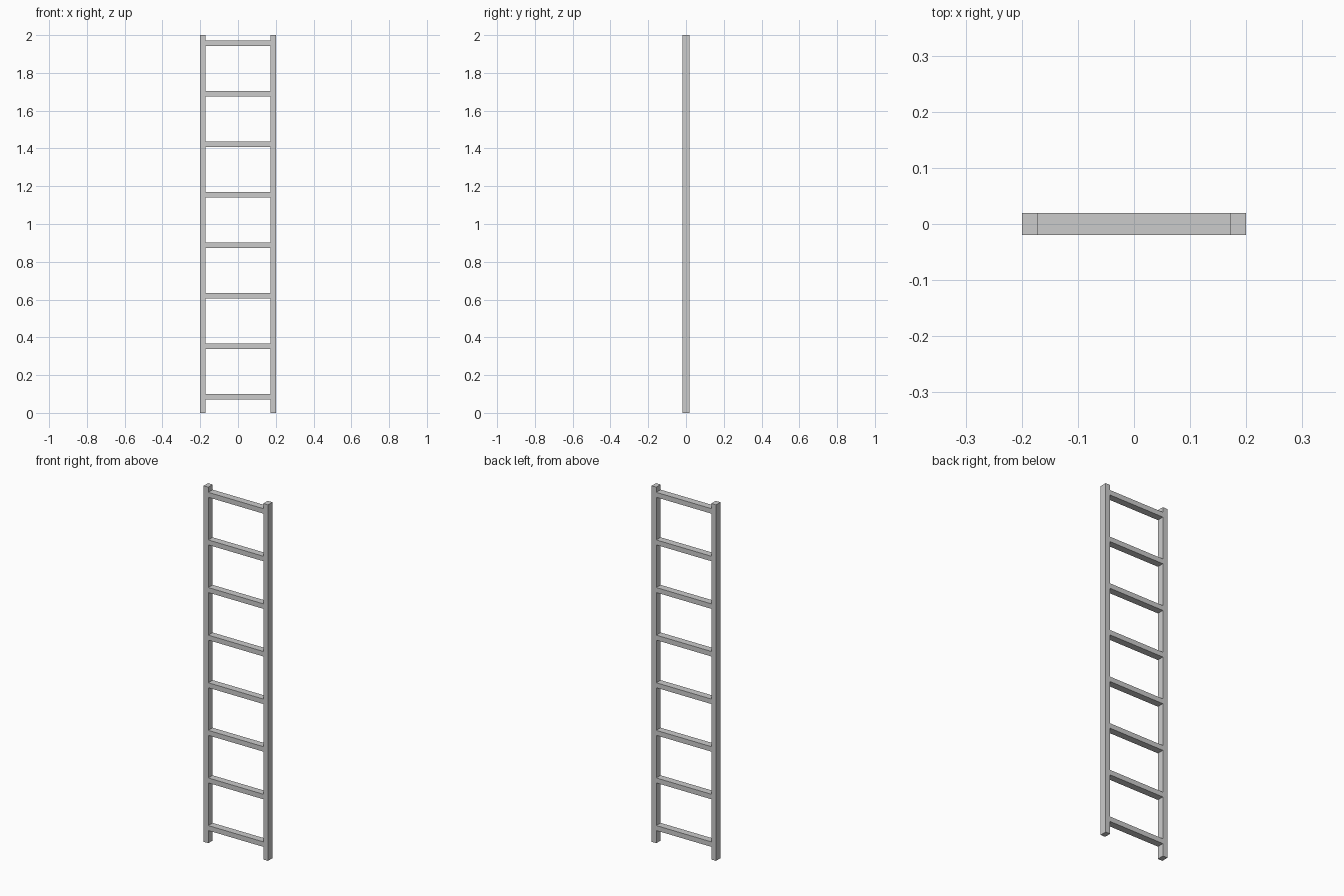
import bpy

if "Cube" in bpy.data.objects:
    bpy.data.objects.remove(bpy.data.objects["Cube"])

WIDTH, DEPTH, HEIGHT = 0.4, 0.039, 2.0
RAIL = 0.029
RUNGS, FIRST, LAST, RUNG_H = 8, 0.085, 1.957, 0.028


def box(name, center, size):
    bpy.ops.mesh.primitive_cube_add(size=1, location=center)
    obj = bpy.context.object
    obj.name = name
    obj.scale = size
    bpy.ops.object.transform_apply(location=False, rotation=False, scale=True)
    return obj


# Side rails
for side, name in ((-1, "left_rail"), (1, "right_rail")):
    box(name, (side * (WIDTH - RAIL) / 2, 0, HEIGHT / 2), (RAIL, DEPTH, HEIGHT))

# Evenly spaced rungs, flush with the rails
for i in range(RUNGS):
    z = FIRST + (LAST - FIRST) * i / (RUNGS - 1)
    box(f"rung_{i + 1}", (0, 0, z), (WIDTH - 2 * RAIL, DEPTH, RUNG_H))
